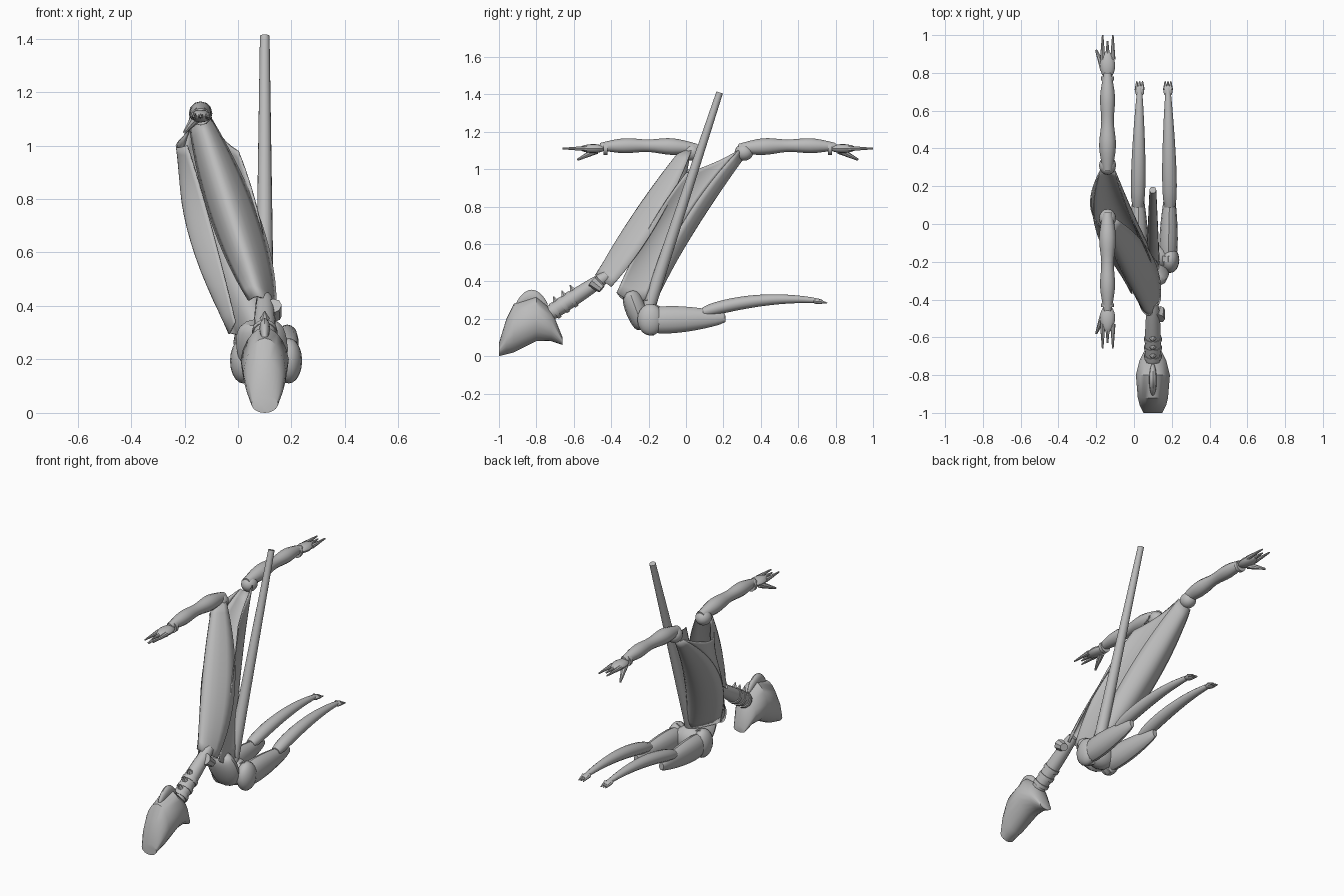
import bpy, math
from mathutils import Vector

default_cube = bpy.data.objects.get("Cube")
if default_cube:
    bpy.data.objects.remove(default_cube)

colour = (.5, .5, .5, 1)
grey = bpy.data.materials.new("plain grey")
grey.use_nodes = True
grey.diffuse_color = colour
grey.node_tree.nodes["Principled BSDF"].inputs["Base Color"].default_value = colour


def finish(obj):
    obj.data.materials.append(grey)
    bpy.ops.object.select_all(action='DESELECT')
    obj.select_set(True)
    bpy.context.view_layer.objects.active = obj
    bpy.ops.object.shade_smooth_by_angle(angle=math.radians(40))
    return obj


def skin(name, rings, closed=True):
    """Join equal rows of points into a tube, or into an open sheet."""
    count = len(rings[0])
    verts = [point for ring in rings for point in ring]
    faces = []
    for row in range(len(rings) - 1):
        near, far = row * count, (row + 1) * count
        for i in range(count if closed else count - 1):
            j = (i + 1) % count
            faces.append((near + i, near + j, far + j, far + i))
    if closed:
        faces.append(tuple(reversed(range(count))))
        faces.append(tuple(range(len(verts) - count, len(verts))))
    mesh = bpy.data.meshes.new(name)
    mesh.from_pydata(verts, [], faces)
    obj = bpy.data.objects.new(name, mesh)
    bpy.context.collection.objects.link(obj)
    return finish(obj)


def limb(name, start, end, width, height=None, tip=1, soft=0, ripple=0, arch=0, sides=12):
    """Tapered tube; soft rounds the ends, ripple adds muscles, arch bends it up."""
    start, end = Vector(start), Vector(end)
    height = height or width
    along = (end - start).normalized()
    up = along.cross(Vector((1, 0, 0))).normalized()
    side = up.cross(along)
    steps = 16 if soft else 1
    rings = []
    for step in range(steps + 1):
        t = step / steps
        scale = 1 - t + t * tip
        scale *= math.sin(math.pi * (.02 + .96 * t)) ** soft
        scale *= 1 + ripple * math.cos(4 * math.pi * (t - .26))
        centre = start.lerp(end, t) + Vector((0, 0, 4 * arch * t * (1 - t)))
        ring = []
        for i in range(sides):
            a = math.tau * i / sides
            ring.append(centre + scale * (side * width * math.cos(a) + up * height * math.sin(a)))
        rings.append(ring)
    return skin(name, rings)


def ball(name, centre, size):
    bpy.ops.mesh.primitive_uv_sphere_add(segments=16, ring_count=10, location=centre)
    obj = bpy.context.object
    obj.name = name
    obj.scale = size
    finish(obj)


def through(a, middle, b, t):
    """Point on the smooth curve through three points."""
    return a * (1 - t) * (1 - 2 * t) + middle * 4 * t * (1 - t) + b * t * (2 * t - 1)


def sheet(name, left, ridge, right):
    """Curved thin sheet spanned by three curved edges."""
    edges = [[Vector(point) for point in edge] for edge in (left, ridge, right)]
    rows = []
    for row in range(17):
        across = [through(*edge, row / 16) for edge in edges]
        rows.append([through(*across, col / 10) for col in range(11)])
    solid = skin(name, rows, closed=False).modifiers.new("thickness", "SOLIDIFY")
    solid.thickness = .006
    solid.offset = 0


# Stretched torso: chest and back sheets, joined by a panel on each side
back_right_edge = [(-.1, .28, 1.1), (.02, 0, .74), (.13, -.22, .3)]
back_left_edge = [(-.18, .28, 1.06), (-.2, -.03, .74), (-.03, -.28, .3)]
sheet("chest_sheet",
      left=[(-.18, .02, 1.07), (-.1, -.12, .72), (.04, -.45, .42)],
      ridge=[(-.14, -.03, 1.1), (-.03, -.28, .76), (.09, -.48, .43)],
      right=[(-.1, .03, 1.1), (.09, -.16, .7), (.14, -.4, .37)])
sheet("back_sheet", left=back_left_edge,
      ridge=[(-.14, .3, 1.05), (-.06, .02, .63), (.08, -.17, .28)],
      right=back_right_edge)
sheet("right_panel",
      left=[(-.19, 0, 1), (-.1, -.14, .7), (-.01, -.37, .34)],
      ridge=[(-.23, .12, 1), (-.17, -.08, .73), (-.03, -.33, .3)],
      right=back_left_edge)
sheet("left_panel",
      left=[(0, 0, .98), (.09, -.2, .68), (.13, -.37, .34)],
      ridge=[(-.06, .14, 1.03), (.04, -.1, .72), (.13, -.3, .3)],
      right=back_right_edge)

# Pelvis and tail
limb("waist", (.08, -.3, .34), (.1, -.23, .15), .1, .06, tip=.9, soft=.2)
ball("pelvis", (.1, -.18, .2), (.1, .07, .08))
limb("tail", (.1, -.2, .26), (.1, .18, 1.41), .036, tip=.5, sides=16)

# Neck with rings, spikes and a collar stud
limb("neck", (.1, -.42, .43), (.1, -.74, .22), .036, tip=1.3, soft=.1)
neck_step = Vector((0, -.045, -.03))
for i in range(3):
    base = Vector((.1, -.6, .31)) + neck_step * i
    limb("neck_ring", base, base + neck_step * .4, .047)
    root = base + Vector((0, 0, .03))
    limb("neck_spike", root, root + Vector((0, -.02, .04)), .025, tip=.1, sides=6)
limb("collar_stud", (.13, -.5, .4), (.14, -.45, .36), .034, tip=.7, sides=8)

# Hooded head: each section is y, underside, top, half width
sections = [(-1, 0, .07, .05), (-.96, .01, .2, .07), (-.92, .02, .28, .08), (-.8, .08, .32, .09),
            (-.72, .08, .25, .07), (-.66, .06, .1, .04)]
rings = []
for y, low, high, half in sections:
    ring = []
    for i in range(20):
        a = -math.tau * i / 20
        narrow = 1 - .15 * max(math.sin(a), 0)
        ring.append((.1 + half * narrow * math.cos(a), y, (low + high) / 2 + (high - low) / 2 * math.sin(a)))
    rings.append(ring)
skin("head", rings)
limb("crest", (.1, -.91, .27), (.1, -.74, .27), .02, .04, soft=.5, arch=.045)

# Arms reach in opposite directions from the two shoulders
for side, origin, way in (("front", 0, 1), ("back", .34, -1)):
    def at(reach, z=1.11, dx=0):
        return (-.14 + dx, origin - way * reach, z)

    ball(side + "_shoulder", at(-.03, 1.09), (.045, .05, .045))
    limb(side + "_arm", at(-.06), at(.46, 1.12), .043, tip=.8, soft=.15, ripple=.14, arch=.01)
    limb(side + "_cuff", at(.42), at(.44), .034)
    limb(side + "_palm", at(.43), at(.57), .042, .025, tip=.9, soft=.5)
    for dx, reach in ((-.026, .66), (0, .63), (.028, .66)):
        limb(side + "_finger", at(.53, dx=dx), at(reach, dx=dx), .014, tip=.3, sides=8)
    limb(side + "_thumb", at(.48, 1.1, -.02), at(.58, 1.05, -.06), .02, tip=.3, sides=8)

# Folded legs
for side, x, outward in (("right", .03, -1), ("left", .18, 1)):
    mid = x + outward * .01
    ball(side + "_hip", (mid, -.19, .195), (.05, .07, .085))
    limb(side + "_hip_band", (x, -.2, .195), (x, -.17, .195), .056, .084)
    limb(side + "_thigh", (x, -.22, .19), (mid, .21, .205), .06, .09, tip=.5, soft=.25)
    limb(side + "_shin", (mid, .09, .235), (x, .72, .295), .048, .044, tip=.4, soft=.2, arch=.033)
    limb(side + "_foot", (x, .68, .295), (x, .73, .29), .024, .014, soft=.2)
    for dx in (-.015, 0, .015):
        limb(side + "_toe", (x + dx, .71, .295), (x + dx, .755, .283), .012, tip=.3, sides=6)
